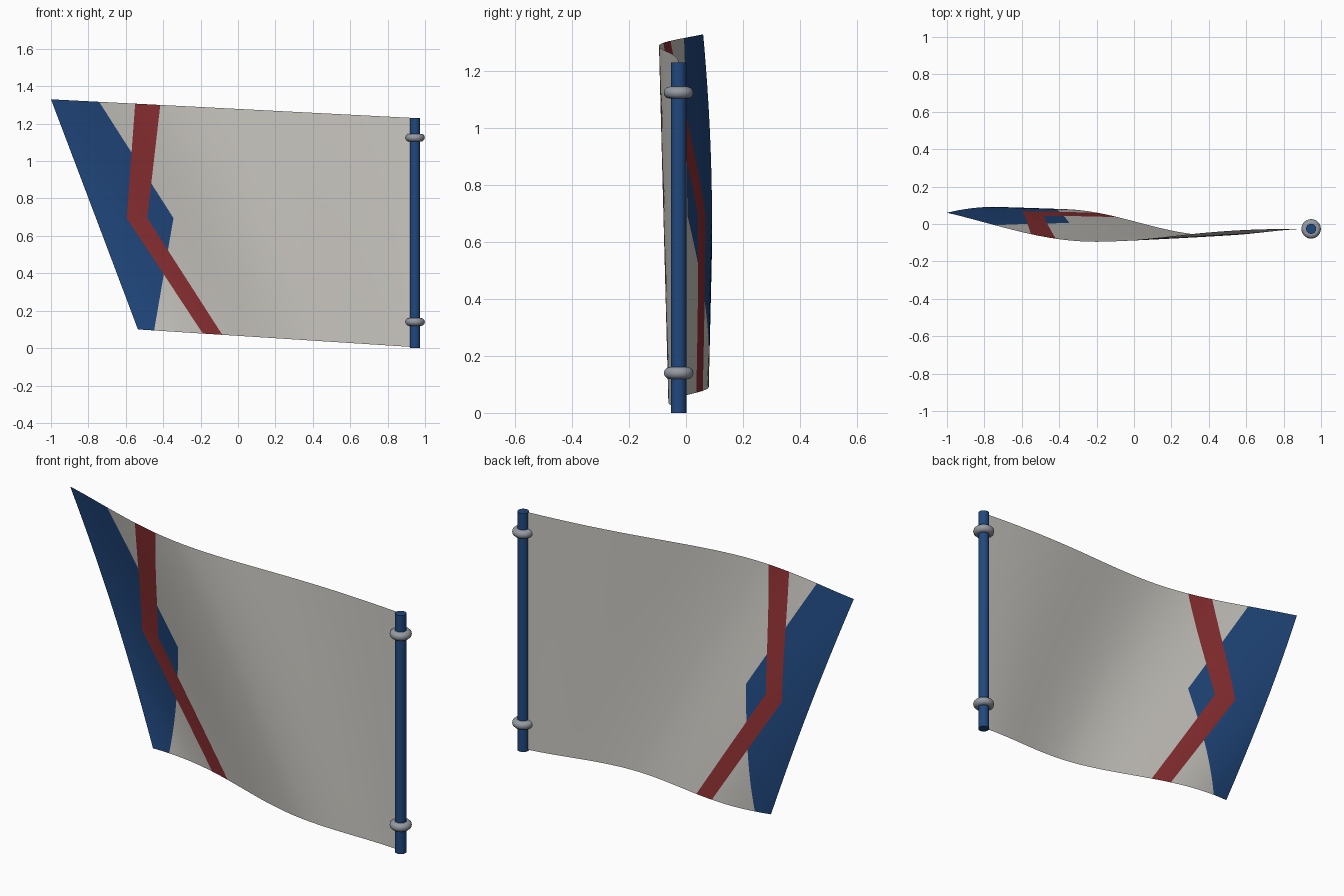
import bpy
import bmesh
from math import cos, pi, radians
from mathutils import Vector

cube = bpy.data.objects.get("Cube")
if cube:
    bpy.data.objects.remove(cube, do_unlink=True)


def material(name, rgb, roughness=0.6):
    mat = bpy.data.materials.new(name)
    mat.use_nodes = True
    mat.diffuse_color = (*rgb, 1)
    shader = mat.node_tree.nodes["Principled BSDF"]
    shader.inputs["Base Color"].default_value = (*rgb, 1)
    shader.inputs["Roughness"].default_value = roughness
    return mat


off_white = material("off white", (0.60, 0.58, 0.54))
blue = material("deep blue", (0.015, 0.065, 0.21))
red = material("dark red", (0.27, 0.03, 0.033))
steel = material("steel grey", (0.30, 0.32, 0.36))

POLE_X, POLE_Y, POLE_HEIGHT = 0.947, -0.026, 1.23
KINK = 0.695


# Cloth outline: sloping top and bottom edges, slanted free edge
def bottom_z(x):
    return 0.005 + 0.064 * (POLE_X - x)


def top_z(x):
    return POLE_HEIGHT + 0.0514 * (POLE_X - x)


def width(v):
    return 1.482 + 0.465 * v


def ease(t):
    return (1 - cos(pi * t)) / 2


# Wave whose trough and crest drift outward toward the top
def wave(u, v):
    trough, crest = 0.34 + 0.25 * v, 0.91 + 0.29 * v
    low, high = -0.062 - 0.033 * v, 0.08 + 0.03 * v
    if u < trough:
        return POLE_Y + (low - POLE_Y) * ease(max(u, 0) / trough ** 1 if v == 0 else (max(u, 0) / trough) ** (1 + 0.4 * v))
    return low + (high - low) * ease((u - trough) / (crest - trough))


# Painted borders: x at the bottom, at the kink and at the top
BLUE_EDGE = (-0.45, -0.345, -0.735)
RED_LEFT = (-0.193, -0.595, -0.55)
RED_RIGHT = (-0.093, -0.485, -0.415)
LOW, HIGH = 0.085, 1.305


def border_x(border, z):
    bottom, middle, top = border
    if z < KINK:
        return bottom + (middle - bottom) * (z - LOW) / (KINK - LOW)
    return middle + (top - middle) * (z - KINK) / (HIGH - KINK)


def cut(bm, faces, point, normal):
    geom = set(faces)
    for f in faces:
        geom.update(f.edges)
        geom.update(f.verts)
    bmesh.ops.bisect_plane(bm, geom=list(geom), plane_co=point, plane_no=normal, dist=1e-5)


def build_cloth():
    bm = bmesh.new()
    columns, rows = 56, 32
    grid = []
    for j in range(rows + 1):
        v = j / rows
        row = []
        for i in range(columns + 1):
            x = POLE_X - width(v) * i / columns
            z = bottom_z(x) + v * (top_z(x) - bottom_z(x))
            row.append(bm.verts.new((x, 0, z)))
        grid.append(row)
    for j in range(rows):
        for i in range(columns):
            bm.faces.new((grid[j][i + 1], grid[j][i], grid[j + 1][i], grid[j + 1][i + 1]))

    # Cut the flat cloth along the painted borders
    cut(bm, bm.faces[:], (0, 0, KINK), (0, 0, 1))
    for border in (BLUE_EDGE, RED_LEFT, RED_RIGHT):
        for upper in (False, True):
            end = HIGH if upper else LOW
            a = Vector((border_x(border, KINK), 0, KINK))
            b = Vector((border_x(border, end), 0, end))
            half = [f for f in bm.faces if (f.calc_center_median().z > KINK) == upper]
            cut(bm, half, a, (b - a).cross(Vector((0, 1, 0))))

    # Colour each face by the side of the borders it lies on
    for f in bm.faces:
        c = f.calc_center_median()
        f.smooth = True
        if border_x(RED_LEFT, c.z) < c.x < border_x(RED_RIGHT, c.z):
            f.material_index = 2
        elif c.x < border_x(BLUE_EDGE, c.z):
            f.material_index = 1

    # Billow
    for vert in bm.verts:
        x, z = vert.co.x, vert.co.z
        v = (z - bottom_z(x)) / (top_z(x) - bottom_z(x))
        v = min(max(v, 0), 1)
        vert.co.y = wave((POLE_X - x) / width(v), v)
    bm.normal_update()
    if sum(f.normal.y for f in bm.faces) > 0:
        bmesh.ops.reverse_faces(bm, faces=bm.faces[:])

    mesh = bpy.data.meshes.new("flag_cloth")
    bm.to_mesh(mesh)
    bm.free()
    for mat in (off_white, blue, red):
        mesh.materials.append(mat)
    bpy.context.collection.objects.link(bpy.data.objects.new("flag_cloth", mesh))


def finish(name, mat):
    obj = bpy.context.object
    obj.name = name
    obj.data.materials.append(mat)
    bpy.ops.object.shade_smooth_by_angle(angle=radians(40))


build_cloth()

# Pole
bpy.ops.mesh.primitive_cylinder_add(vertices=24, radius=0.027, depth=POLE_HEIGHT,
                                    location=(POLE_X, POLE_Y, POLE_HEIGHT / 2))
finish("pole", blue)

# Rings holding the cloth
for name, z in (("lower_ring", 0.14), ("upper_ring", 1.125)):
    bpy.ops.mesh.primitive_torus_add(major_segments=32, minor_segments=12, major_radius=0.031,
                                     minor_radius=0.021, location=(POLE_X, POLE_Y, z))
    finish(name, steel)
